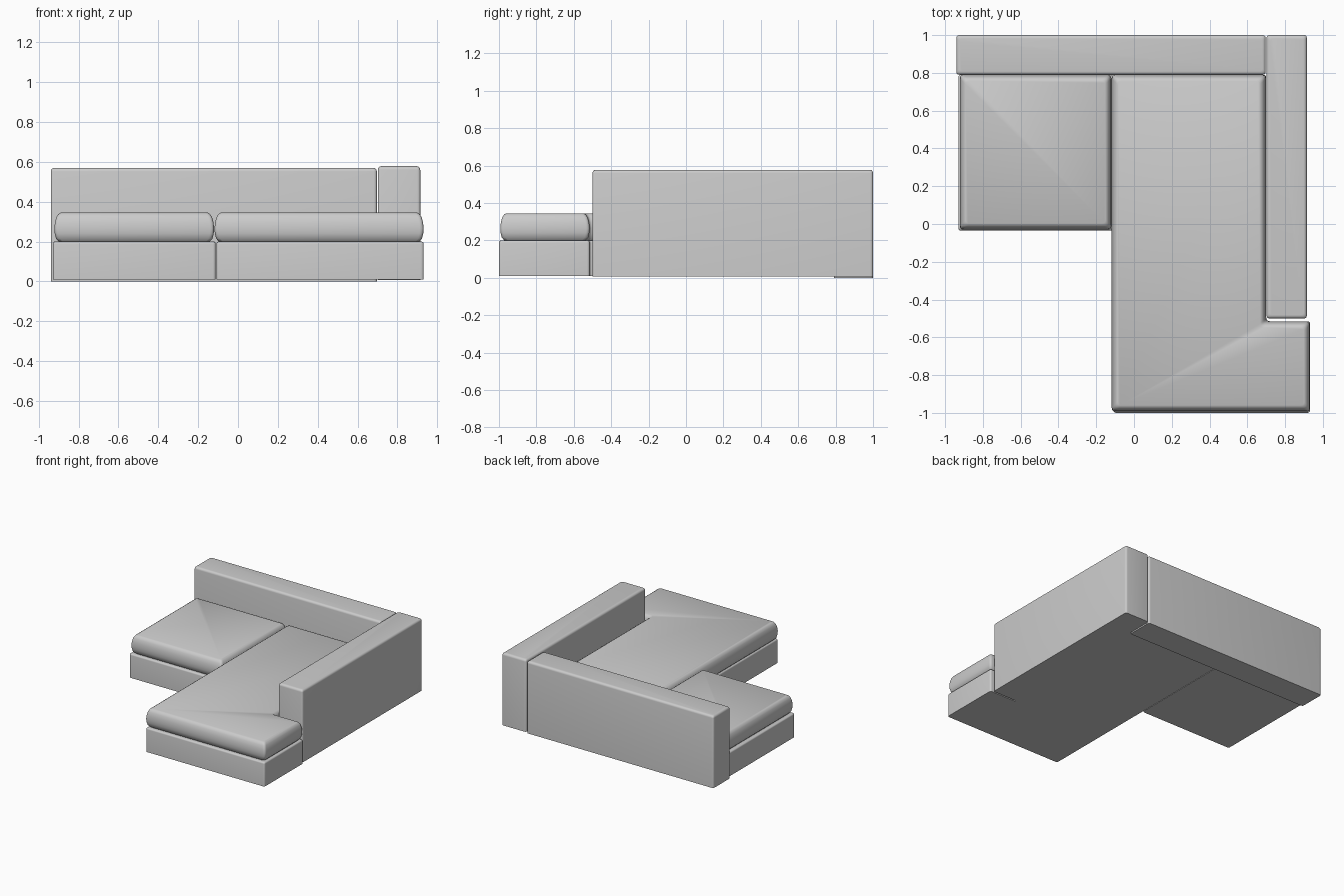
import bpy
import bmesh
import math
from mathutils import Vector

cube = bpy.data.objects.get("Cube")
if cube:
    bpy.data.objects.remove(cube, do_unlink=True)

# One light grey upholstery colour
fabric = bpy.data.materials.new("light_grey_fabric")
fabric.use_nodes = True
fabric.diffuse_color = (0.6, 0.6, 0.6, 1)
bsdf = fabric.node_tree.nodes["Principled BSDF"]
bsdf.inputs["Base Color"].default_value = fabric.diffuse_color
bsdf.inputs["Roughness"].default_value = 0.8


def rect(x0, x1, y0, y1):
    return [(x0, y0), (x1, y0), (x1, y1), (x0, y1)]


def neighbours(points):
    n = len(points)
    return [(points[i - 1], points[i], points[(i + 1) % n]) for i in range(n)]


def inset(points, distance):
    """Move a counter-clockwise, right-angled outline inwards."""
    result = []
    for before, here, after in neighbours([Vector(p) for p in points]):
        a, b = (here - before).normalized(), (after - here).normalized()
        result.append(here + distance * Vector((-a.y - b.y, a.x + b.x)))
    return result


def rounded(points, radius, steps=4):
    """Replace each corner with a short curve."""
    result = []
    for before, here, after in neighbours(points):
        start = here + (before - here).normalized() * radius
        end = here + (after - here).normalized() * radius
        for i in range(steps + 1):
            t = i / steps
            result.append(start * (1 - t) ** 2 + here * 2 * t * (1 - t) + end * t * t)
    return result


def upholstered(name, outline, profile, radius):
    """Stack insets of the outline along an (inset, height) profile."""
    bm = bmesh.new()
    rings = []
    for depth, z in profile:
        ring = rounded(inset(outline, depth), radius)
        rings.append([bm.verts.new((p.x, p.y, z)) for p in ring])
    for low, high in zip(rings, rings[1:]):
        for i in range(len(low)):
            j = (i + 1) % len(low)
            bm.faces.new((low[i], low[j], high[j], high[i]))
    bm.faces.new(rings[0][::-1])
    bm.faces.new(rings[-1])
    mesh = bpy.data.meshes.new(name)
    bm.to_mesh(mesh)
    bm.free()
    mesh.materials.append(fabric)
    obj = bpy.data.objects.new(name, mesh)
    bpy.context.collection.objects.link(obj)
    bpy.ops.object.select_all(action="DESELECT")
    obj.select_set(True)
    bpy.context.view_layer.objects.active = obj
    bpy.ops.object.shade_smooth_by_angle(angle=math.radians(40))


def block_profile(bottom, top, edge):
    """Straight sides with a softened top edge."""
    curve = [(edge * (1 - math.cos(a)), top - edge * (1 - math.sin(a)))
             for a in (math.pi / 2 * i / 4 for i in range(5))]
    return [(0, bottom)] + curve


# Chaise outline: wider in front of the arm
def chaise(x0, x1, y0):
    return [(x0, y0), (x1, y0), (x1, -0.515), (0.70, -0.515),
            (0.70, 0.79), (x0, 0.79)]


cushion_profile = [(0.022, 0.20), (0.008, 0.215), (0.002, 0.24), (0, 0.265),
                   (0.003, 0.295), (0.010, 0.322), (0.020, 0.338), (0.032, 0.345)]
base_profile = block_profile(0.01, 0.20, 0.012)

# Back and arm
upholstered("backrest", rect(-0.94, 0.697, 0.79, 1.0), block_profile(0, 0.57, 0.018), 0.016)
upholstered("left_arm", rect(0.702, 0.915, -0.50, 1.0), block_profile(0.006, 0.578, 0.018), 0.016)

# Bases
upholstered("seat_base", rect(-0.93, -0.112, -0.035, 0.79), base_profile, 0.015)
upholstered("chaise_base", chaise(-0.108, 0.932, -1.0), base_profile, 0.015)

# Cushions
upholstered("seat_cushion", rect(-0.922, -0.12, -0.03, 0.79), cushion_profile, 0.02)
upholstered("chaise_cushion", chaise(-0.118, 0.932, -0.993), cushion_profile, 0.02)
